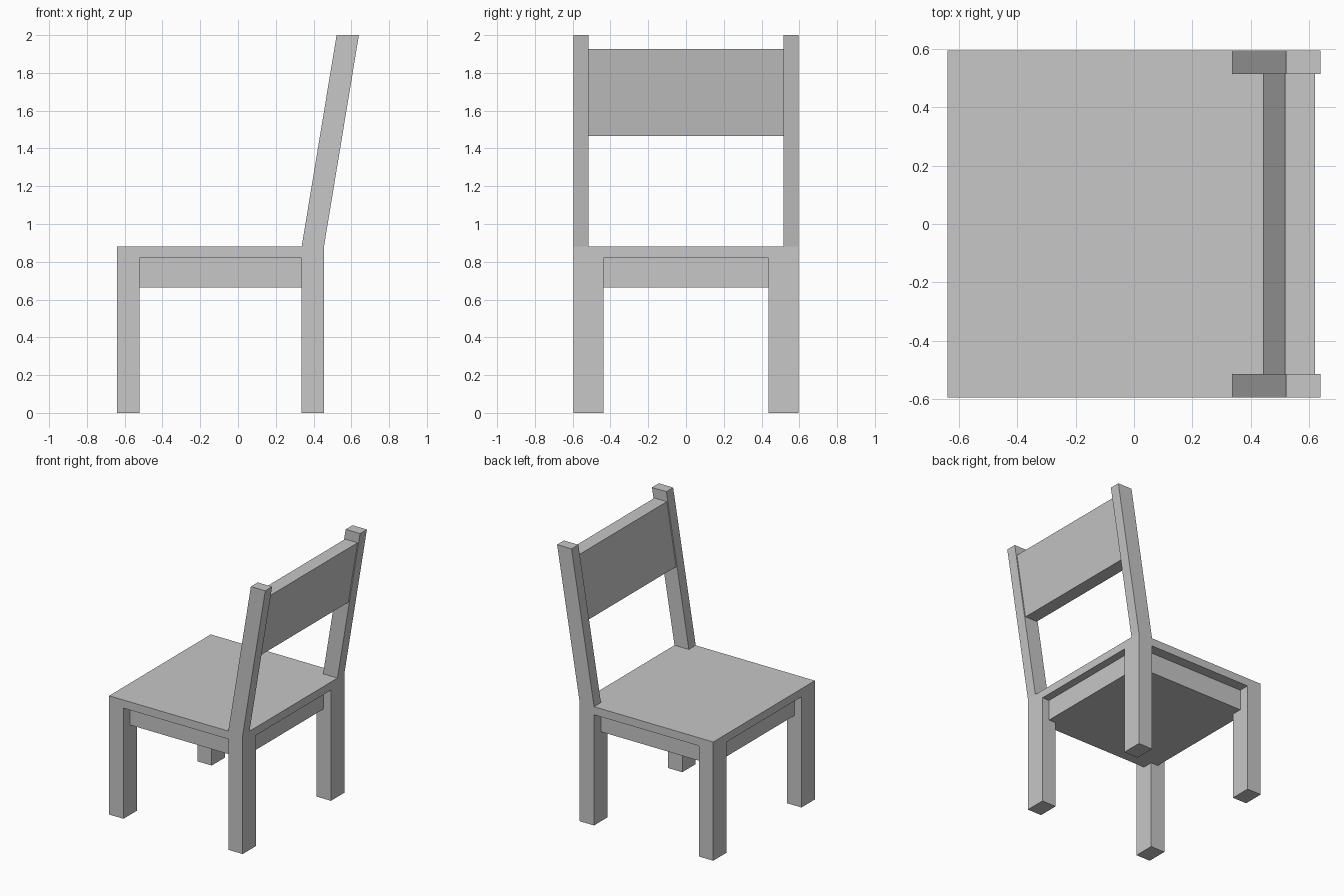
import bpy
import bmesh

cube = bpy.data.objects.get("Cube")
if cube:
    bpy.data.objects.remove(cube, do_unlink=True)

grey = bpy.data.materials.new("plain_grey")
grey.use_nodes = True
colour = (0.57, 0.57, 0.57, 1)
grey.diffuse_color = colour
grey.node_tree.nodes["Principled BSDF"].inputs["Base Color"].default_value = colour

HALF_Y = 0.595                      # half width of the chair
FRONT, BACK = -0.64, 0.455          # seat ends along x
LEG_X, LEG_Y = 0.118, 0.157         # leg section
SEAT_LOW, SEAT_TOP = 0.82, 0.88
POST_Y = 0.08
LEAN = 0.185 / (2.0 - SEAT_TOP)     # backrest slope


def slab(name, profile, y0, y1):
    """Extrude an x-z profile from y0 to y1."""
    bm = bmesh.new()
    face = bm.faces.new([bm.verts.new((x, y0, z)) for x, z in profile])
    moved = bmesh.ops.extrude_face_region(bm, geom=[face])["geom"]
    verts = [v for v in moved if isinstance(v, bmesh.types.BMVert)]
    bmesh.ops.translate(bm, verts=verts, vec=(0, y1 - y0, 0))
    bmesh.ops.recalc_face_normals(bm, faces=bm.faces)
    mesh = bpy.data.meshes.new(name)
    bm.to_mesh(mesh)
    bm.free()
    mesh.materials.append(grey)
    obj = bpy.data.objects.new(name, mesh)
    bpy.context.collection.objects.link(obj)
    return obj


def box(name, x0, x1, y0, y1, z0, z1):
    return slab(name, [(x0, z0), (x1, z0), (x1, z1), (x0, z1)], y0, y1)


def leaning(z0, z1, inset=0.0):
    """Profile that follows the backrest slope between two heights."""
    def edge(x, z):
        return (x + LEAN * (z - SEAT_TOP), z)
    near, far = BACK - LEG_X + inset, BACK - inset
    return [edge(near, z0), edge(far, z0), edge(far, z1), edge(near, z1)]


# Seat board and the recessed block beneath it
box("seat", FRONT, BACK, -HALF_Y, HALF_Y, SEAT_LOW, SEAT_TOP)
inset_x, inset_y = LEG_X / 2, LEG_Y / 2
box("seat_base", FRONT + inset_x, BACK - inset_x,
    -HALF_Y + inset_y, HALF_Y - inset_y, 0.665, SEAT_LOW)

# Legs and backrest posts on both sides
for side, s in (("left", 1), ("right", -1)):
    y_leg = sorted((s * HALF_Y, s * (HALF_Y - LEG_Y)))
    y_post = sorted((s * HALF_Y, s * (HALF_Y - POST_Y)))
    box(f"{side}_low_leg", FRONT, FRONT + LEG_X, *y_leg, 0, SEAT_LOW)
    box(f"{side}_backrest_leg", BACK - LEG_X, BACK, *y_leg, 0, SEAT_LOW)
    slab(f"{side}_backrest_post", leaning(SEAT_TOP, 2.0), *y_post)

# Backrest panel between the posts
panel_y = HALF_Y - POST_Y
slab("backrest_panel", leaning(1.465, 1.927, 0.008), -panel_y, panel_y)
